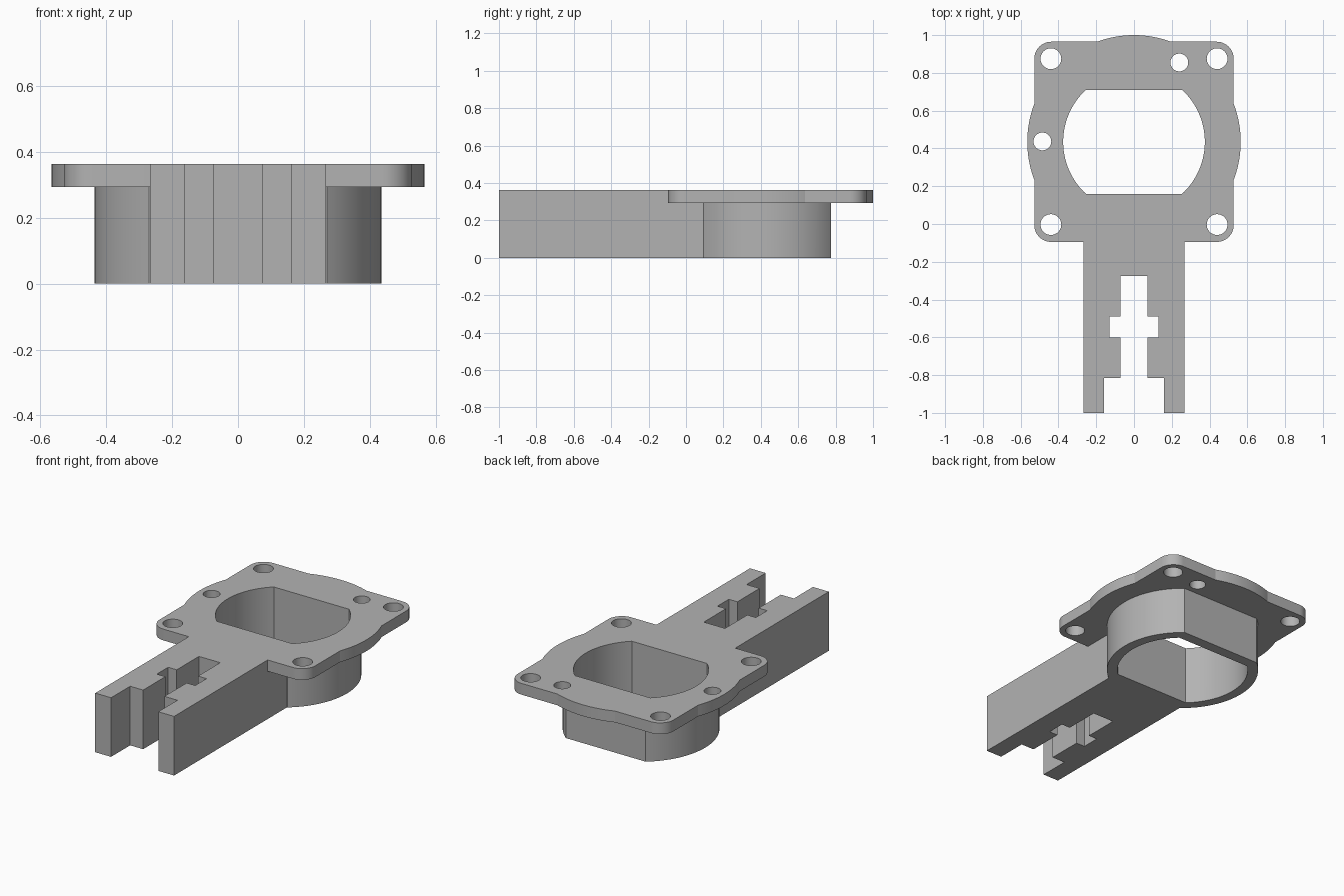
import bpy, bmesh
from math import sin, cos, pi, radians

if "Cube" in bpy.data.objects:
    bpy.data.objects.remove(bpy.data.objects["Cube"])

TOP, PLATE_BOTTOM = 0.362, 0.293
CENTRE_Y = 0.435          # axis of the round collar


def arc(cx, cy, r, start, end, n):
    """Points along an arc, angles in degrees."""
    return [(cx + r * cos(radians(start + (end - start) * i / n)),
             cy + r * sin(radians(start + (end - start) * i / n))) for i in range(n + 1)]


def circle(cx, cy, r, n=48):
    return arc(cx, cy, r, 0, 360, n)[:-1]


def flatted_circle(r, corner_angle):
    """Circle about the collar axis with flats front and back."""
    a = corner_angle
    return arc(0, CENTRE_Y, r, -a, a, 40) + arc(0, CENTRE_Y, r, 180 - a, 180 + a, 40)


def rounded_rect(x0, x1, y0, y1, r):
    return (arc(x1 - r, y0 + r, r, -90, 0, 12) + arc(x1 - r, y1 - r, r, 0, 90, 12)
            + arc(x0 + r, y1 - r, r, 90, 180, 12) + arc(x0 + r, y0 + r, r, 180, 270, 12))


def rect(half_width, y0, y1):
    w = half_width
    return [(-w, y0), (w, y0), (w, y1), (-w, y1)]


def prism(name, outline, z0, z1):
    """Extrude a counter-clockwise outline upwards."""
    bm = bmesh.new()
    face = bm.faces.new([bm.verts.new((x, y, z0)) for x, y in outline])
    ext = bmesh.ops.extrude_face_region(bm, geom=[face])["geom"]
    for v in ext:
        if isinstance(v, bmesh.types.BMVert):
            v.co.z = z1
    bmesh.ops.recalc_face_normals(bm, faces=bm.faces)
    mesh = bpy.data.meshes.new(name)
    bm.to_mesh(mesh)
    bm.free()
    ob = bpy.data.objects.new(name, mesh)
    bpy.context.collection.objects.link(ob)
    return ob


def combine(base, tool, operation):
    """Boolean the tool into the base, then discard the tool."""
    mod = base.modifiers.new(operation, "BOOLEAN")
    mod.object, mod.operation, mod.solver = tool, operation, "EXACT"
    bpy.context.view_layer.update()
    result = bpy.data.meshes.new_from_object(
        base.evaluated_get(bpy.context.evaluated_depsgraph_get()))
    base.modifiers.clear()
    base.data = result
    bpy.data.objects.remove(tool)


# Mounting plate: rounded rectangle with a disc bulging past its edges
bracket = prism("mounting_bracket", rounded_rect(-0.528, 0.528, -0.095, 0.965, 0.09),
                PLATE_BOTTOM, TOP)
combine(bracket, prism("plate_bulge", circle(0, CENTRE_Y, 0.565, 128), PLATE_BOTTOM, TOP), "UNION")

# Collar under the plate and the deep arm running forward
combine(bracket, prism("collar", flatted_circle(0.435, 51.6), 0, TOP), "UNION")
combine(bracket, prism("arm", rect(0.267, -1, 0.13), 0, TOP), "UNION")

# Flat-sided opening and the stepped slot in the arm
cuts = [flatted_circle(0.375, 47.2),
        rect(0.072, -0.9, -0.275),
        rect(0.13, -0.6, -0.49),
        rect(0.16, -1.1, -0.815)]

# Screw holes in the corners, plus two smaller pin holes
cuts += [circle(sx * 0.44, y, 0.055) for sx in (-1, 1) for y in (-0.003, 0.875)]
cuts += [circle(0.24, 0.855, 0.047), circle(-0.485, 0.437, 0.047)]
for outline in cuts:
    combine(bracket, prism("cutter", outline, -0.1, TOP + 0.1), "DIFFERENCE")

# Plain grey finish
grey = bpy.data.materials.new("plain_grey")
grey.use_nodes = True
colour = (0.45, 0.45, 0.45, 1)
grey.diffuse_color = colour
grey.node_tree.nodes["Principled BSDF"].inputs["Base Color"].default_value = colour
bracket.data.materials.clear()
bracket.data.materials.append(grey)

bpy.ops.object.select_all(action="DESELECT")
bracket.select_set(True)
bpy.context.view_layer.objects.active = bracket
bpy.ops.object.shade_smooth_by_angle(angle=pi / 9)
